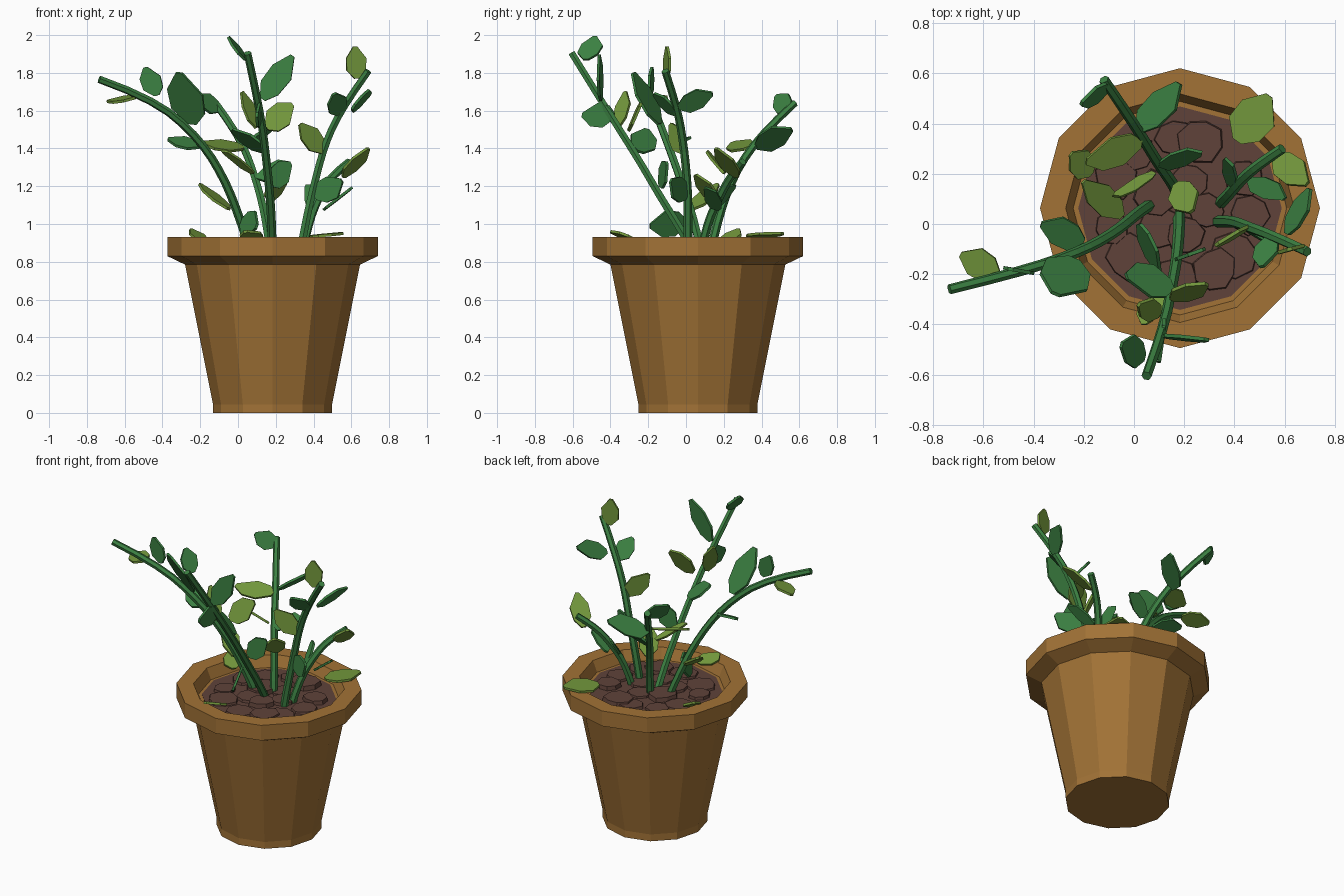
import bpy, bmesh, math, random
from mathutils import Vector as V

random.seed(4)
CX, CY = 0.183, 0.063


def material(name, rgb):
    m = bpy.data.materials.new(name)
    m.diffuse_color = (*rgb, 1)
    return m


CLAY = material("clay", (.36, .17, .037))
EARTH = material("earth", (.115, .055, .042))
GREEN = material("green", (.045, .22, .055))
OLIVE = material("olive", (.17, .31, .045))


def add(name, bm, mat):
    bmesh.ops.recalc_face_normals(bm, faces=bm.faces[:])
    me = bpy.data.meshes.new(name)
    bm.to_mesh(me)
    bm.free()
    me.materials.append(mat)
    ob = bpy.data.objects.new(name, me)
    bpy.context.collection.objects.link(ob)
    return ob


def lathe(name, profile, mat, n=12):
    bm = bmesh.new()
    rings = [[bm.verts.new((CX + r * math.cos(2 * math.pi * i / n),
                            CY + r * math.sin(2 * math.pi * i / n), z))
              for i in range(n)] for r, z in profile]
    for a, b in zip(rings, rings[1:]):
        for i in range(n):
            j = (i + 1) % n
            bm.faces.new((a[i], a[j], b[j], b[i]))
    bm.faces.new(rings[0])
    bm.faces.new(rings[-1])
    return add(name, bm, mat)


# pot with flared rim, and the soil inside it
lathe("pot", [(.315, 0), (.315, .045), (.463, .785), (.557, .83), (.557, .93),
              (.455, .93), (.425, .86), (.405, .86), (.39, .80)], CLAY)
lathe("soil", [(.39, .81), (.405, .862)], EARTH)

# flat clods on the soil
bm = bmesh.new()
for ring, count in ((.11, 5), (.28, 11)):
    for i in range(count):
        a = 2 * math.pi * i / count + random.uniform(-.15, .15)
        r = random.uniform(.075, .105)
        c = V((CX + ring * math.cos(a), CY + ring * math.sin(a), 0))
        top = random.uniform(.872, .892)
        pts = [c + V((r * math.cos(k * math.pi / 4 + a), r * math.sin(k * math.pi / 4 + a), 0))
               * random.uniform(.88, 1.08) - c * .0 for k in range(8)]
        lo = [bm.verts.new((p.x, p.y, .84)) for p in pts]
        hi = [bm.verts.new((c.x + (p.x - c.x) * .9, c.y + (p.y - c.y) * .9, top)) for p in pts]
        bm.faces.new(hi)
        for k in range(8):
            bm.faces.new((lo[k], lo[k - 1], hi[k - 1], hi[k]))
add("soil_clods", bm, EARTH)

# leaf outline: distance along the leaf, distance across it
OUTLINE = [(0, -.12), (.28, -.48), (.66, -.46), (1, -.1), (1, .08), (.6, .5), (.22, .42), (0, .12)]


def leaf(name, mat, base, tip, across):
    b, along, w = V(base), V(tip) - V(base), V(across)
    n = along.cross(w).normalized() * .007
    bm = bmesh.new()
    pts = [b + along * s + w * t for s, t in OUTLINE]
    up = [bm.verts.new(p + n) for p in pts]
    dn = [bm.verts.new(p - n) for p in pts]
    bm.faces.new(up)
    bm.faces.new(dn[::-1])
    for i in range(len(pts)):
        bm.faces.new((up[i - 1], up[i], dn[i], dn[i - 1]))
    add(name, bm, mat)


def stem(name, path, green, olive):
    cu = bpy.data.curves.new(name + "_stem", 'CURVE')
    cu.dimensions = '3D'
    cu.bevel_depth, cu.bevel_resolution, cu.use_fill_caps = .023, 1, True
    sp = cu.splines.new('NURBS')
    sp.points.add(len(path) - 1)
    for i, (q, p) in enumerate(zip(sp.points, path)):
        q.co = (*p, 1)
        q.radius = 1.05 - .2 * i / len(path)
    sp.order_u, sp.use_endpoint_u, sp.resolution_u, sp.use_smooth = 3, True, 3, False
    cu.materials.append(GREEN)
    ob = bpy.data.objects.new(name + "_stem", cu)
    bpy.context.collection.objects.link(ob)
    for mat, leaves in ((GREEN, green), (OLIVE, olive)):
        for lf in leaves:
            leaf(name + "_leaf", mat, *lf)


# left stem
stem("left", [(.07, .08, .85), (.02, .05, 1), (-.07, -.03, 1.24), (-.21, -.11, 1.46),
              (-.45, -.19, 1.665), (-.735, -.26, 1.766)],
     [((-.24, -.14, 1.53), (-.31, -.28, 1.80), (.19, -.08, -.02)),
      ((-.43, -.19, 1.68), (-.49, -.18, 1.83), (.11, -.02, .03)),
      ((-.2, -.07, 1.41), (-.37, .0, 1.45), (.04, .11, .05)),
      ((.02, .0, 1.01), (.1, -.19, .99), (.05, .01, .14))],
     [((-.54, -.2, 1.67), (-.69, -.12, 1.65), (.05, .11, .03)),
      ((-.05, .03, 1.08), (-.2, .17, 1.21), (.08, .08, -.02)),
      ((-.17, .2, .9), (-.25, .28, .97), (.07, .09, 0))])

# back stem
stem("back", [(.17, .13, .85), (.155, .16, 1), (.09, .25, 1.26), (0, .40, 1.48), (-.12, .575, 1.64)],
     [((.02, .37, 1.41), (.18, .56, 1.50), (.1, -.06, .1)),
      ((-.1, .54, 1.6), (-.21, .48, 1.68), (.03, .08, .08)),
      ((.1, .24, 1.25), (.27, .28, 1.32), (.02, .07, .09))],
     [((.03, .32, 1.40), (-.19, .25, 1.43), (.02, .13, .05)),
      ((.17, .16, 1.12), (.23, .05, 1.26), (.1, .07, .02)),
      ((.08, .19, 1.28), (-.08, .12, 1.38), (.06, .08, -.08))])

# front stem
stem("front", [(.18, .04, .85), (.18, -.02, .96), (.17, -.14, 1.15), (.15, -.25, 1.34),
               (.12, -.41, 1.59), (.05, -.605, 1.905)],
     [((.04, -.53, 1.87), (-.05, -.48, 1.99), (.03, .12, .0)),
      ((.13, -.45, 1.66), (.29, -.46, 1.89), (.11, -.02, -.07)),
      ((.12, -.38, 1.57), (.1, -.55, 1.58), (.01, .03, .13)),
      ((.15, -.24, 1.38), (-.03, -.21, 1.5), (.05, -.14, .04)),
      ((.17, -.14, 1.21), (.28, -.1, 1.32), (.06, .02, -.11))],
     [((.1, -.36, 1.51), (.02, -.32, 1.70), (.05, .08, .03)),
      ((.15, -.3, 1.51), (.29, -.24, 1.63), (.08, -.04, -.11)),
      ((.1, -.28, .92), (.04, -.4, .96), (.11, 0, .02))])

# right stem
stem("right", [(.33, .01, .85), (.35, .01, .97), (.40, .01, 1.2), (.465, -.015, 1.44),
               (.56, -.05, 1.63), (.69, -.11, 1.81)],
     [((.61, -.04, 1.62), (.7, .14, 1.69), (.06, -.03, .1)),
      ((.54, -.05, 1.58), (.51, -.17, 1.69), (.1, .02, .05)),
      ((.41, 0, 1.14), (.55, -.08, 1.23), (.07, -.05, -.11))],
     [((.63, -.1, 1.77), (.62, -.1, 1.94), (.11, .03, .01)),
      ((.45, -.02, 1.38), (.33, -.08, 1.53), (.08, .06, .07))])

# short right back stem
stem("short", [(.34, .08, .85), (.37, .11, 1), (.43, .18, 1.15), (.5, .24, 1.26), (.59, .30, 1.33)],
     [((.46, .18, 1.08), (.6, .1, 1.19), (.07, .06, .05)),
      ((.4, .15, 1.1), (.36, .26, 1.2), (.04, .03, .09))],
     [((.56, .27, 1.25), (.69, .16, 1.40), (.08, .09, .0)),
      ((.41, .33, .935), (.54, .51, .95), (.14, -.1, .01))])
